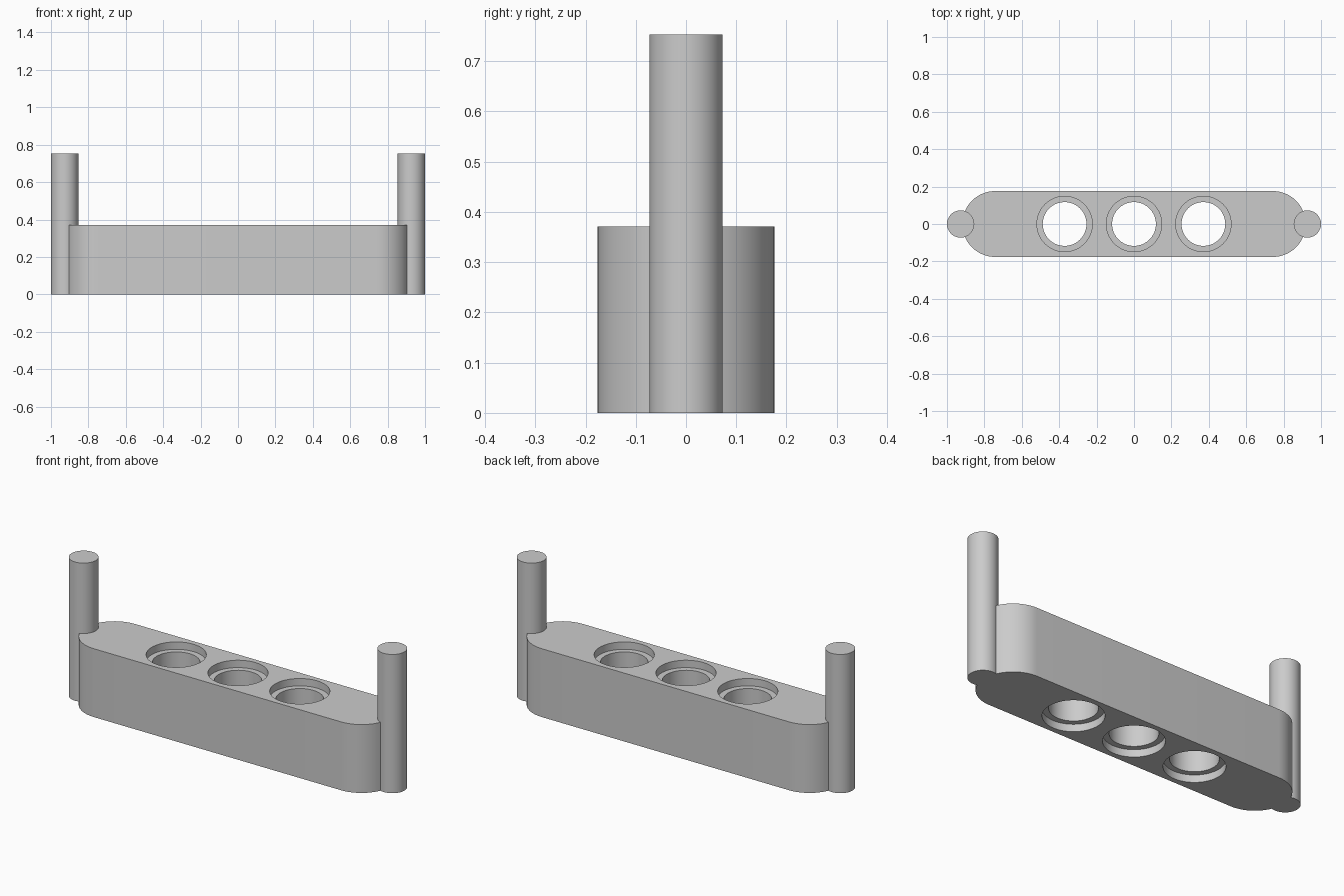
import bpy
import bmesh
from math import cos, sin, pi

default = bpy.data.objects.get("Cube")
if default:
    bpy.data.objects.remove(default, do_unlink=True)

HEIGHT = 0.371        # beam height, also the hole pitch
HALF_WIDTH = 0.176
POST_X, POST_R, POST_TOP = 0.927, 0.073, 0.753
BORE_R, RIM_R, RIM_DEPTH = 0.117, 0.148, 0.04
SEGMENTS = 64

grey = bpy.data.materials.new("light grey plastic")
grey.use_nodes = True
colour = (0.6, 0.6, 0.6, 1)
grey.diffuse_color = colour
grey.node_tree.nodes["Principled BSDF"].inputs["Base Color"].default_value = colour


def circle(radius):
    return [(radius * cos(2 * pi * i / SEGMENTS), radius * sin(2 * pi * i / SEGMENTS))
            for i in range(SEGMENTS)]


def stadium(half_length, radius):
    half = SEGMENTS // 2
    points = []
    for side in (1, -1):
        for i in range(half + 1):
            a = -pi / 2 + pi * i / half
            points.append((side * (half_length + radius * cos(a)), side * radius * sin(a)))
    return points


def loft(name, sections, x=0):
    """Closed solid through a stack of (outline, z) sections."""
    bm = bmesh.new()
    rings = [[bm.verts.new((px, py, z)) for px, py in outline] for outline, z in sections]
    for low, high in zip(rings, rings[1:]):
        for i in range(len(low)):
            j = (i + 1) % len(low)
            bm.faces.new((low[i], low[j], high[j], high[i]))
    bm.faces.new(rings[0][::-1])
    bm.faces.new(rings[-1])
    mesh = bpy.data.meshes.new(name)
    bm.to_mesh(mesh)
    bm.free()
    mesh.materials.append(grey)
    obj = bpy.data.objects.new(name, mesh)
    obj.location.x = x
    bpy.context.scene.collection.objects.link(obj)
    return obj


def combine(target, tool, operation):
    bpy.context.view_layer.objects.active = target
    mod = target.modifiers.new(tool.name, "BOOLEAN")
    mod.operation = operation
    mod.solver = "EXACT"
    mod.object = tool
    bpy.ops.object.modifier_apply(modifier=mod.name)
    bpy.data.objects.remove(tool, do_unlink=True)


# Beam with rounded ends
outline = stadium(2 * HEIGHT, HALF_WIDTH)
beam = loft("beam_with_end_posts", [(outline, 0), (outline, HEIGHT)])

# Three through holes, counterbored top and bottom
rim, bore = circle(RIM_R), circle(BORE_R)
for n in (-1, 0, 1):
    cutter = loft("hole_cutter", [
        (rim, -0.1), (rim, RIM_DEPTH), (bore, RIM_DEPTH),
        (bore, HEIGHT - RIM_DEPTH), (rim, HEIGHT - RIM_DEPTH), (rim, HEIGHT + 0.1)], n * HEIGHT)
    combine(beam, cutter, "DIFFERENCE")

# Tall round post merged into each end
for side in (-1, 1):
    post = loft("end_post", [(circle(POST_R), 0), (circle(POST_R), POST_TOP)], side * POST_X)
    combine(beam, post, "UNION")

# Smooth walls with sharp rims
bpy.ops.object.select_all(action="DESELECT")
beam.select_set(True)
bpy.context.view_layer.objects.active = beam
bpy.ops.object.shade_smooth_by_angle(angle=pi / 6)
